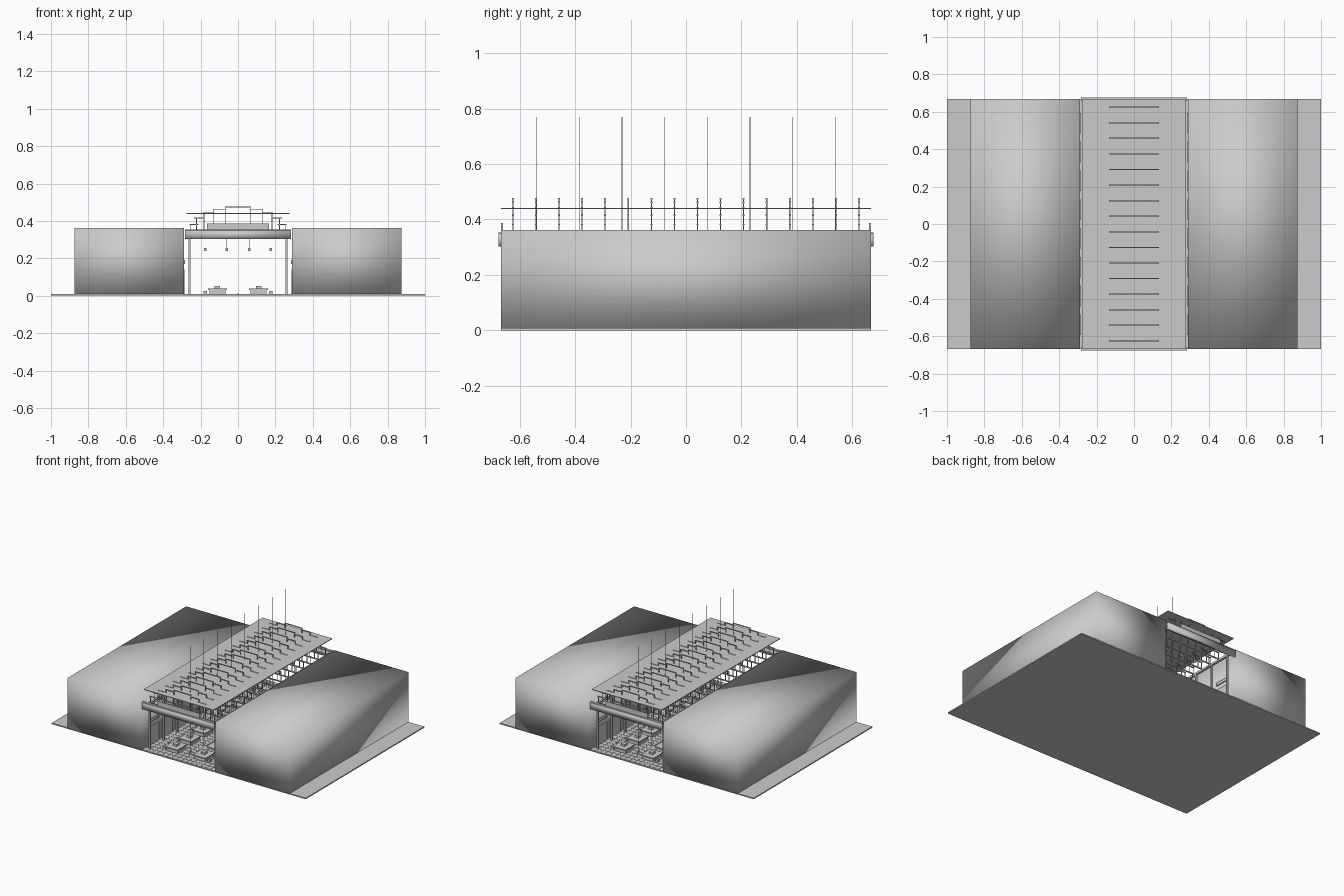
import bpy, bmesh
from mathutils import Matrix, Vector

if "Cube" in bpy.data.objects:
    bpy.data.objects.remove(bpy.data.objects["Cube"])

grey = bpy.data.materials.new("light_grey")
grey.diffuse_color = (0.6, 0.6, 0.6, 1)
grey.use_nodes = True
grey.node_tree.nodes["Principled BSDF"].inputs["Base Color"].default_value = grey.diffuse_color


def boxes(name, items, smooth=False):
    """One object from boxes given as (x0, x1, y0, y1, z0, z1)."""
    bm = bmesh.new()
    for x0, x1, y0, y1, z0, z1 in items:
        m = Matrix.Translation(((x0 + x1) / 2, (y0 + y1) / 2, (z0 + z1) / 2))
        m = m @ Matrix.Diagonal((abs(x1 - x0), abs(y1 - y0), abs(z1 - z0), 1))
        bmesh.ops.create_cube(bm, size=1, matrix=m)
    if smooth:
        for f in bm.faces:
            f.smooth = True
    bmesh.ops.recalc_face_normals(bm, faces=bm.faces)
    me = bpy.data.meshes.new(name)
    bm.to_mesh(me)
    bm.free()
    me.materials.append(grey)
    ob = bpy.data.objects.new(name, me)
    bpy.context.collection.objects.link(ob)
    return ob


def mid(x, y, z0, z1, w, d=None):
    """Box centred on x, y."""
    d = w if d is None else d
    return (x - w / 2, x + w / 2, y - d / 2, y + d / 2, z0, z1)


def both(items):
    """Items plus their mirror image in x."""
    return items + [(-b, -a, c, d, e, f) for a, b, c, d, e, f in items]


HALF = 0.667
bays = [-0.539 + 0.154 * i for i in range(8)]
posts = [-0.62 + 0.155 * i for i in range(9)]
frames = [-0.625 + 0.0833 * i for i in range(16)]

# ground slab and the softly shaded neighbouring blocks
boxes("ground_slab", [(-1, 1, -HALF, HALF, 0, 0.008)])
boxes("right_block", [(0.29, 0.875, -HALF, HALF, 0.004, 0.362)], True)
boxes("left_block", [(-0.875, -0.29, -HALF, HALF, 0.004, 0.362)], True)

# paving tiles
boxes("paving_tiles", [mid(-0.266 + 0.038 * i, -0.646 + 0.038 * j, 0.006, 0.0095, 0.034)
                       for i in range(15) for j in range(35)])

# shop fronts along the block walls
boxes("shop_fronts", both([mid(0.288, y, 0.008, 0.14, 0.006, 0.11) for y in bays]))
boxes("shop_signs", both([mid(0.287, y, 0.17, 0.19, 0.008, 0.11) for y in bays]))

# columns with feet and long beams
boxes("columns", both([mid(0.26, y, 0.008, 0.325, 0.011) for y in posts]))
boxes("long_beams", both([(0.253, 0.267, -0.66, 0.66, 0.32, 0.335)]))

# end fascias and boards on top
boxes("end_fascias", [mid(0, s * 0.67, 0.303, 0.35, 0.565, 0.014) for s in (-1, 1)], True)
boxes("fascia_caps", [mid(0, s * 0.668, 0.346, 0.353, 0.565, 0.018) for s in (-1, 1)])
boxes("end_boards", [mid(0, s * 0.664, 0.353, 0.387, 0.33, 0.008) for s in (-1, 1)])

# roof sheet
boxes("roof_sheet", [(-0.275, 0.275, -HALF, HALF, 0.437, 0.442)])

# stepped roof frames: bars at falling heights with uprights
steps = [(0.062, 0.133, 0.462), (0.127, 0.188, 0.442),
         (0.182, 0.235, 0.415), (0.21, 0.258, 0.381)]
uprights = [(0.066, 0.475), (0.13, 0.463), (0.182, 0.444), (0.222, 0.417), (0.252, 0.383)]
bars = []
for y in frames:
    bars.append(mid(0, y, 0.472, 0.477, 0.14, 0.007))
    bars += both([(a, b, y - 0.0035, y + 0.0035, z - 0.002, z + 0.003) for a, b, z in steps])
    bars += both([mid(x, y, 0.335, z, 0.004, 0.004) for x, z in uprights])
    bars.append(mid(0, y, 0.33, 0.338, 0.52, 0.006))
boxes("roof_frames", bars)

# stalls with rim and goods
boxes("stall_bases", both([mid(0.11, y, 0.008, 0.032, 0.085, 0.095) for y in bays]))
boxes("stall_tops", both([mid(0.11, y, 0.031, 0.039, 0.1, 0.11) for y in bays]))
boxes("stall_goods", both([mid(0.11, y, 0.039, 0.053, 0.03) for y in bays]))
boxes("stools", both([mid(0.175, y + d, 0.008, 0.026, 0.018) for y in bays for d in (-0.03, 0.03)]))

# hanging lamps on cords
boxes("lamps", both([mid(x, y, 0.24, 0.256, 0.013) for y in bays for x in (0.06, 0.174)]))
boxes("lamp_cords", both([mid(x, y, 0.255, 0.333, 0.0015) for y in bays for x in (0.06, 0.174)]))

# tall thin masts on the centre line
boxes("masts", [mid(0, y, 0.008, 0.77, 0.002) for y in bays])
boxes("mast_feet", [mid(0, y, 0.008, 0.013, 0.012) for y in bays])
